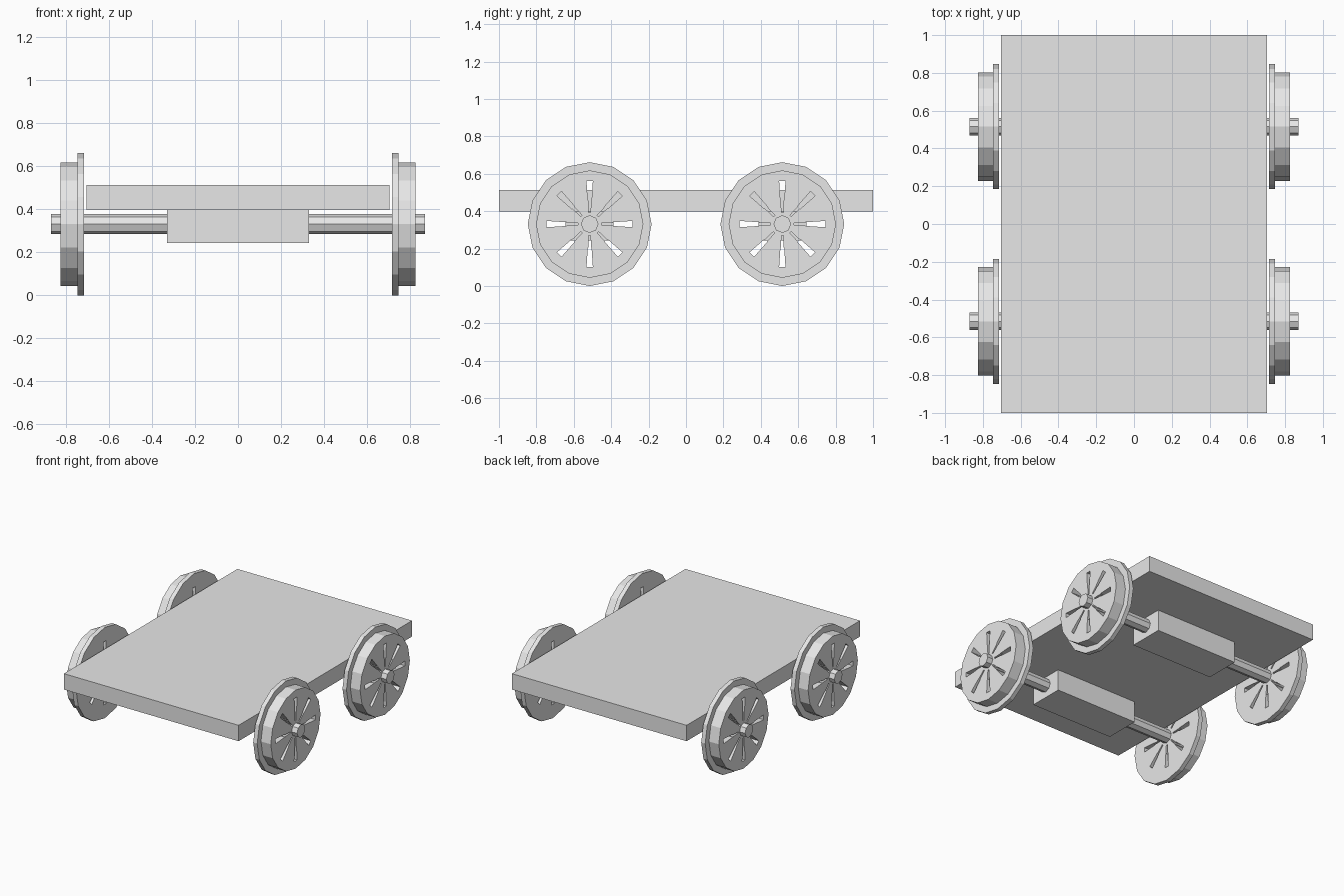
import bpy, bmesh, math
from mathutils import Matrix, Vector

if "Cube" in bpy.data.objects:
    bpy.data.objects.remove(bpy.data.objects["Cube"])

AXLE_Y, AXLE_Z = 0.515, 0.331

grey = bpy.data.materials.new("light grey")
grey.diffuse_color = (0.8, 0.8, 0.8, 1)
grey.use_nodes = True
grey.node_tree.nodes["Principled BSDF"].inputs["Base Color"].default_value = grey.diffuse_color


def finish(name, bm):
    bmesh.ops.recalc_face_normals(bm, faces=bm.faces[:])
    mesh = bpy.data.meshes.new(name)
    bm.to_mesh(mesh)
    bm.free()
    mesh.materials.append(grey)
    ob = bpy.data.objects.new(name, mesh)
    bpy.context.collection.objects.link(ob)
    return ob


def box(name, x, y0, y1, z0, z1):
    bm = bmesh.new()
    bmesh.ops.create_cube(bm, size=1)
    for v in bm.verts:
        v.co = (v.co.x * 2 * x, y1 if v.co.y > 0 else y0, z1 if v.co.z > 0 else z0)
    return finish(name, bm)


def lathe(name, profile, sides):
    """Closed solid around the x axis from (x, radius) pairs, one vertex at the top."""
    bm = bmesh.new()
    rings = []
    for x, r in profile:
        angles = [2 * math.pi * i / sides for i in range(sides)]
        rings.append([bm.verts.new((x, r * math.sin(a), r * math.cos(a))) for a in angles])
    for a, b in zip(rings, rings[1:]):
        for i in range(sides):
            j = (i + 1) % sides
            bm.faces.new((a[i], a[j], b[j], b[i]))
    bm.faces.new(rings[0])
    bm.faces.new(rings[-1])
    return finish(name, bm)


# Eight radial slots, narrow near the hub and flaring outwards
slot = [(0.062, 0.005), (0.125, 0.007), (0.125, 0.010), (0.23, 0.017)]
bm = bmesh.new()
for k in range(8):
    turn = Matrix.Rotation(k * math.pi / 4, 3, 'X')
    outline = [(w, r) for r, w in slot] + [(-w, r) for r, w in reversed(slot)]
    face = bm.faces.new([bm.verts.new(turn @ Vector((-1.0, w, r))) for w, r in outline])
    ext = bmesh.ops.extrude_face_region(bm, geom=[face])
    bmesh.ops.translate(bm, vec=(2, 0, 0),
                        verts=[g for g in ext["geom"] if isinstance(g, bmesh.types.BMVert)])
slot_cutter = finish("slot_cutter", bm)
slot_cutter.hide_render = True
slot_cutter.hide_set(True)

# Flat deck
box("deck", 0.705, -1, 1, 0.397, 0.513)

for end, s in (("front", -1), ("rear", 1)):
    y = s * AXLE_Y
    # Axle mounting block and axle
    box(end + "_axle_block", 0.33, y - 0.128, y + 0.128, 0.243, 0.397)
    axle = lathe(end + "_axle", [(-0.87, 0.047), (0.87, 0.047)], 8)
    axle.location = (0, y, AXLE_Z)
    # Flanged wheels
    for side, m in (("left", -1), ("right", 1)):
        wheel = lathe(f"{end}_{side}_wheel",
                      [(m * 0.715, 0.331), (m * 0.747, 0.331),
                       (m * 0.747, 0.287), (m * 0.826, 0.287)], 16)
        # Cut in local space, then move the finished wheel to its axle
        mod = wheel.modifiers.new("slots", 'BOOLEAN')
        mod.operation = 'DIFFERENCE'
        mod.solver = 'EXACT'
        mod.object = slot_cutter
        deps = bpy.context.evaluated_depsgraph_get()
        cut = bpy.data.meshes.new_from_object(wheel.evaluated_get(deps))
        wheel.modifiers.clear()
        wheel.data = cut
        wheel.location = (0, y, AXLE_Z)
